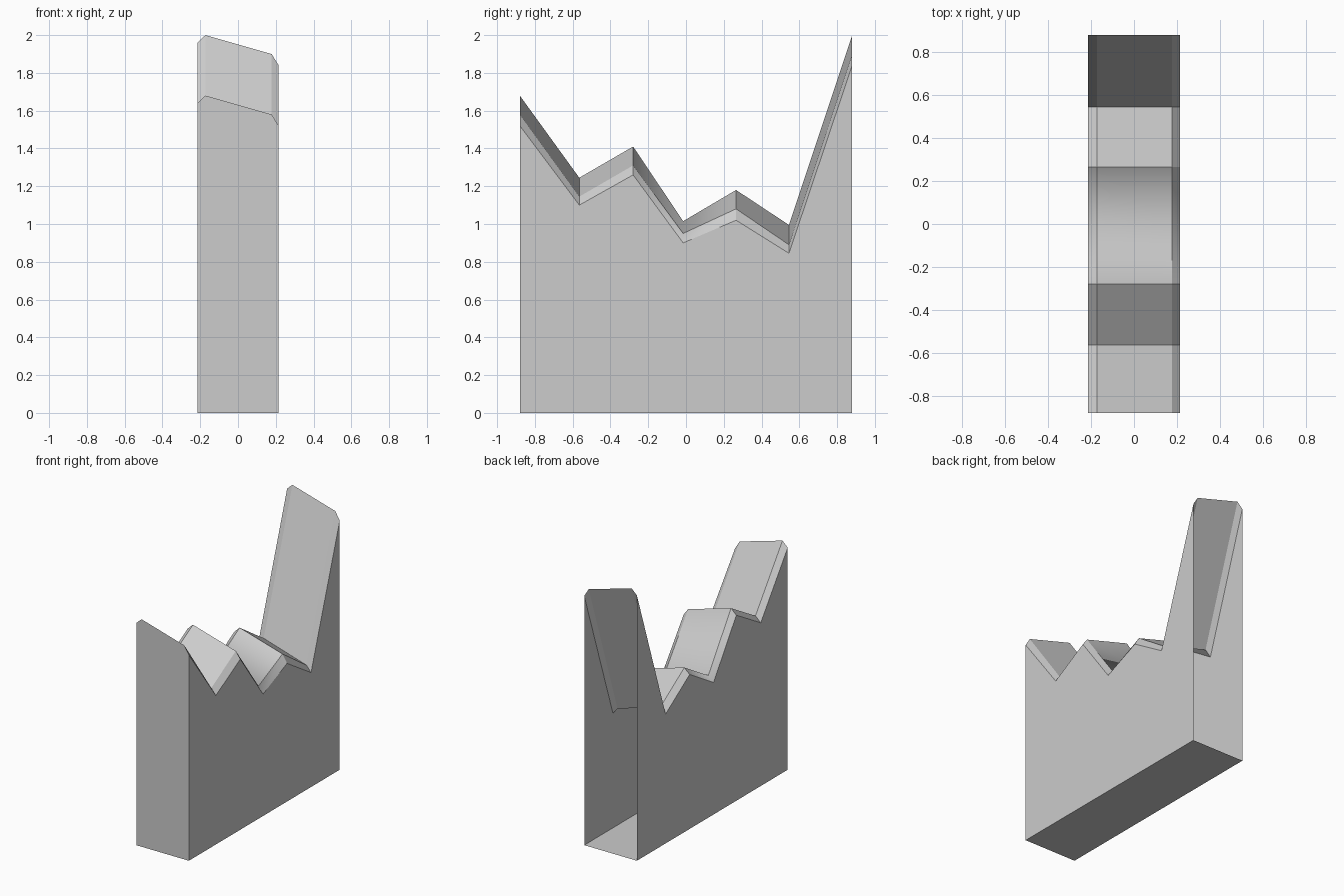
import bpy
import bmesh

cube = bpy.data.objects.get("Cube")
if cube:
    bpy.data.objects.remove(cube, do_unlink=True)

# One flat grey for the whole body
grey = bpy.data.materials.new("light_grey")
grey.use_nodes = True
COLOR = (0.604, 0.604, 0.604, 1.0)
grey.diffuse_color = COLOR
bsdf = next(n for n in grey.node_tree.nodes if n.type == "BSDF_PRINCIPLED")
bsdf.inputs["Base Color"].default_value = COLOR

# Zigzag top: y, then height at the right wall, right ridge and left ridge
HALF = 0.215
VALLEY = -0.015
STATIONS = [
    (-0.88, 1.52, 1.58, 1.68),
    (-0.565, 1.10, 1.145, 1.245),
    (-0.28, 1.26, 1.31, 1.41),
    (VALLEY, 0.90, 0.95, 1.015),
    (0.265, 1.02, 1.08, 1.18),
    (0.545, 0.845, 0.89, 0.995),
    (0.88, 1.84, 1.90, 2.0),
]
LEFT_DROP = 0.04

bm = bmesh.new()


def top_row(y, wall, ridge_r, ridge_l):
    """Tilted, chamfered top edge of one cross-section, from +x to -x."""
    points = [(HALF, wall), (0.178, ridge_r),
              (-0.172, ridge_l), (-HALF, ridge_l - LEFT_DROP)]
    return [bm.verts.new((x, y, z)) for x, z in points]


rows = [top_row(*s) for s in STATIONS]

# Floor corners at the front and back
(front_l, front_r), (back_l, back_r) = [
    [bm.verts.new((x, y, 0)) for x in (-HALF, HALF)]
    for y in (STATIONS[0][0], STATIONS[-1][0])]

# Floor, closed front and the two walls; the back stays open
bm.faces.new((front_l, back_l, back_r, front_r))
bm.faces.new([front_l, front_r] + rows[0])
bm.faces.new([front_r, back_r] + [row[0] for row in reversed(rows)])
bm.faces.new([back_l, front_l] + [row[-1] for row in rows])

# Zigzag top with chamfered sides
for near, far in zip(rows, rows[1:]):
    for j in range(len(near) - 1):
        bm.faces.new((near[j], far[j], far[j + 1], near[j + 1]))

# Only the middle valley is softly shaded
for face in bm.faces:
    face.smooth = True
for edge in bm.edges:
    edge.smooth = all(abs(v.co.y - VALLEY) < 0.001 for v in edge.verts)

mesh = bpy.data.meshes.new("zigzag_block")
bm.to_mesh(mesh)
bm.free()
mesh.materials.append(grey)
block = bpy.data.objects.new("zigzag_block", mesh)
bpy.context.collection.objects.link(block)
